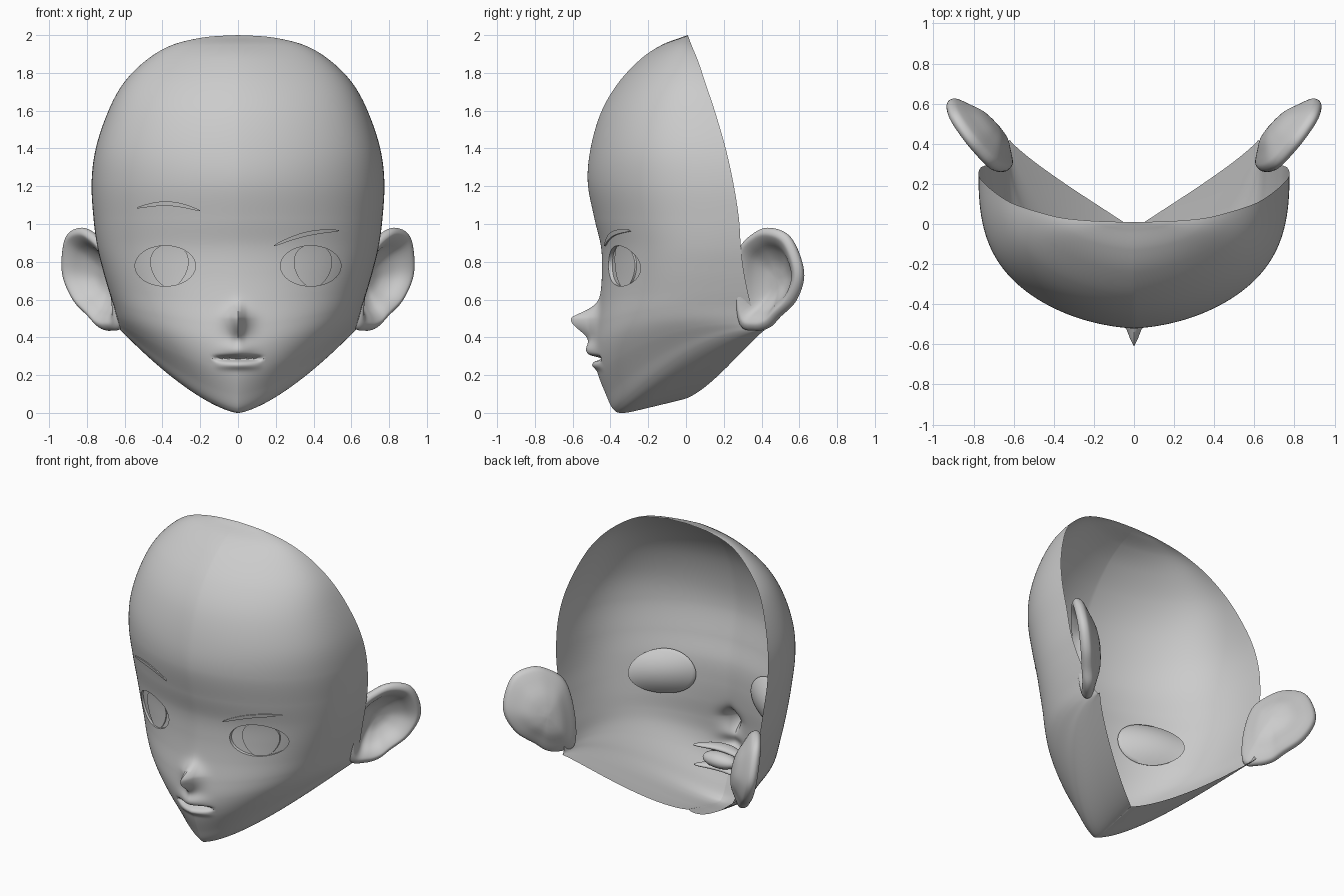
import bpy, bmesh
from math import sin, cos, pi, exp, radians
from mathutils import Vector
from mathutils.bvhtree import BVHTree

cube = bpy.data.objects.get("Cube")
if cube:
    bpy.data.objects.remove(cube, do_unlink=True)

grey = bpy.data.materials.new("plain_grey")
grey.use_nodes = True
colour = (0.6, 0.6, 0.6, 1)
grey.diffuse_color = colour
grey.node_tree.nodes["Principled BSDF"].inputs["Base Color"].default_value = colour


def skin(rows, closed):
    """Join rows of points with quads; closed rows become rings."""
    bm = bmesh.new()
    grid = [[bm.verts.new(p) for p in row] for row in rows]
    for a, b in zip(grid, grid[1:]):
        n = len(a)
        for i in range(n if closed else n - 1):
            j = (i + 1) % n
            bm.faces.new((a[i], b[i], b[j], a[j]))
    bmesh.ops.remove_doubles(bm, verts=bm.verts, dist=1e-5)
    if closed:
        bmesh.ops.recalc_face_normals(bm, faces=bm.faces)
    return bm


def finish(name, bm, angle=50):
    mesh = bpy.data.meshes.new(name)
    bm.to_mesh(mesh)
    bm.free()
    obj = bpy.data.objects.new(name, mesh)
    bpy.context.collection.objects.link(obj)
    mesh.materials.append(grey)
    bpy.ops.object.select_all(action="DESELECT")
    obj.select_set(True)
    bpy.context.view_layer.objects.active = obj
    bpy.ops.object.shade_smooth_by_angle(angle=radians(angle))
    return obj


def spline(keys, k, u):
    """Catmull-Rom blend between key k and the next one."""
    last = len(keys) - 1
    quad = [keys[min(max(k + d, 0), last)] for d in (-1, 0, 1, 2)]
    return [b + u / 2 * (c - a + u * (2*a - 5*b + 4*c - d + u * (3*(b - c) + d - a)))
            for a, b, c, d in zip(*quad)]


def resample(keys, n):
    return [spline(keys, k, u / n) for k in range(len(keys) - 1) for u in range(n)] + [keys[-1]]


def steps(n):
    return [i / n for i in range(n + 1)]


# Face shell rows: centre y, centre z, edge x, edge y, edge z, roundness
KEYS = [
    (.01, 2.0, 0, .01, 2.0, 2), (-.03, 1.986, .18, .014, 1.988, 2),
    (-.13, 1.947, .355, .03, 1.945, 2), (-.24, 1.873, .495, .065, 1.86, 2.1),
    (-.36, 1.745, .61, .105, 1.74, 2.25), (-.45, 1.59, .69, .155, 1.59, 2.4),
    (-.505, 1.4, .753, .21, 1.4, 2.5), (-.52, 1.22, .775, .25, 1.22, 2.5),
    (-.485, 1.03, .765, .28, 1.03, 2.55), (-.45, .88, .745, .29, .88, 2.6),
    (-.445, .74, .715, .305, .755, 2.65), (-.455, .6, .685, .325, .65, 2.65),
    (-.475, .46, .66, .345, .57, 2.6), (-.485, .34, .645, .365, .515, 2.45),
    (-.47, .22, .635, .38, .48, 2.2), (-.425, .1, .63, .39, .46, 1.9),
    (-.385, .02, .627, .4, .447, 1.72), (-.33, 0, .624, .41, .44, 1.52),
    (-.19, .03, .622, .415, .44, 1.3), (-.03, .07, .62, .42, .44, 1.12),
]


def relief(x, z):
    """How far the nose and lips stand out from the plain face."""
    d = z - .5
    fall = exp(-(d / .052) ** 1.6) if d > 0 else exp(-(d / .09) ** 2)
    nose = fall * (.075 * exp(-(x / .026) ** 2) + .065 * exp(-(x / .07) ** 2))
    lips = .04 * exp(-((z - .33) / .045) ** 2 - (x / .08) ** 2)
    window = max(0, 1 - (x / .128) ** 2)
    lower_lip = .018 * exp(-((z - .25) / .02) ** 2) * window
    slit = .05 * exp(-((z - .288) / .013) ** 2) * window ** .6
    return nose + lips + lower_lip - slit


def face_row(key):
    yc, zc, xe, ye, ze, p = key
    half = []
    for t in steps(60):
        a = t ** 1.25 * pi / 2
        s, c = sin(a) ** (2 / p), max(0, cos(a)) ** (2 / p)
        c *= 1 - .07 * sin(2 * a)
        x, y, z = xe * s, ye - (ye - yc) * c, zc + (ze - zc) * s ** 1.45
        if y < -.2 and z > .1:
            y -= relief(x, z)
        half.append((x, y, z))
    return [(-x, y, z) for x, y, z in half[:0:-1]] + half


face = skin([face_row(key) for key in resample(KEYS, 22)], False)
tree = BVHTree.FromBMesh(face)


def on_face(x, z, inset=0):
    """Point on the face surface, pushed back by inset."""
    hit = tree.ray_cast(Vector((x, -2, z)), Vector((0, 1, 0)))[0]
    return (x, (hit.y if hit else -.3) + inset, z)


# Eye openings with a short lid rim
EYE_X, EYE_Z, EYE_W, EYE_H = .385, .778, .16, .107


def eye_reach(co):
    return (((abs(co.x) - EYE_X) / EYE_W) ** 2 + ((co.z - EYE_Z) / EYE_H) ** 2) ** .5


inside = [v for v in face.verts if v.co.y < 0 and eye_reach(v.co) < 1]
bmesh.ops.delete(face, geom=inside, context="VERTS")
rim = [e for e in face.edges if e.is_boundary and all(eye_reach(v.co) < 1.5 for v in e.verts)]
for v in {v for e in rim for v in e.verts}:
    r, side = eye_reach(v.co), 1 if v.co.x > 0 else -1
    v.co = on_face(side * (EYE_X + (abs(v.co.x) - EYE_X) / r), EYE_Z + (v.co.z - EYE_Z) / r)
lid = bmesh.ops.extrude_edge_only(face, edges=rim)["geom"]
for v in lid:
    if isinstance(v, bmesh.types.BMVert):
        v.co.y += .03
finish("face_shell", face)

TURN = [i * pi / 24 for i in range(48)]


def patch(name, x, z, w, h, front, back, bulge, taper=0):
    """Closed lens that follows the face, with a rounded back."""
    rings = []
    for layer, radii in ((0, steps(10)), (1, steps(10)[::-1])):
        for r in radii:
            depth = back + bulge * (1 - r * r) if layer else front
            rings.append([on_face(x + w * r * cos(a) * (1 + taper * sin(a)),
                                  z + h * r * sin(a), depth) for a in TURN])
    finish(name, skin(rings, True))


# Ear rings: radius, offset along the ear's outward normal
EAR_OUTLINE = [(.285, .865), (.365, .955), (.445, .98), (.54, .94), (.6, .82), (.615, .705),
               (.57, .585), (.49, .505), (.435, .45), (.365, .435), (.29, .465), (.265, .66)]
EAR_RINGS = [(0, -.095), (.3, -.085), (.55, -.045), (.7, 0), (.8, .022), (.88, .03),
             (.96, .02), (1, 0), (.97, -.025), (.88, -.042), (.7, -.065), (.4, -.1), (0, -.115)]


def ear(name, side):
    n = len(EAR_OUTLINE)
    wrapped = [EAR_OUTLINE[-1]] + EAR_OUTLINE + EAR_OUTLINE[:2]
    outline = [spline(wrapped, k + 1, u / 5) for k in range(n) for u in range(5)]
    rings = []
    for r, off in resample(EAR_RINGS, 3):
        ring = []
        for oy, oz in outline:
            y, z = .42 + (oy - .42) * r, .71 + (oz - .71) * r
            x = .655 + .76 * (y - .27) + .19 * (z - .72)
            ring.append((side * (x + .78 * off), y - .62 * off, z))
        rings.append(ring)
    finish(name, skin(rings, True), 80)


def brow(name, start, end, arch):
    lines = []
    for t in steps(30):
        x = start[0] + (end[0] - start[0]) * t
        z = start[1] + (end[1] - start[1]) * t + arch * sin(pi * t)
        h = .002 + .01 * sin(pi * t) ** .6
        lines.append([on_face(x, z + h, -.001), on_face(x, z + h, -.009),
                      on_face(x, z - h, -.009), on_face(x, z - h, -.001)])
    finish(name, skin(lines, True), 30)


for label, side in (("left", 1), ("right", -1)):
    patch(label + "_eyeball", side * EYE_X, EYE_Z, EYE_W * 1.14, EYE_H * 1.36, .02, .022, .06)
    patch(label + "_iris", side * .38 + .017, EYE_Z, .1, EYE_H * 1.08, .011, .022, 0, .2)
    ear(label + "_ear", side)
brow("right_brow", (-.535, 1.085), (-.2, 1.07), .03)
brow("left_brow", (.19, .885), (.535, .965), .022)


def bent_ball(name, centre, radii, bend):
    rings = []
    for t in steps(16):
        r, x = sin(pi * t), -radii[0] * cos(pi * t)
        rings.append([(centre[0] + x, centre[1] + radii[1] * r * cos(a) + bend * x * x,
                       centre[2] + radii[2] * r * sin(a)) for a in TURN[::2]])
    finish(name, skin(rings, True))


# Parts inside the mouth
bent_ball("tongue", (0, -.36, .275), (.12, .065, .05), 0)
bent_ball("upper_teeth", (0, -.4, .34), (.18, .045, .02), 2)
bent_ball("lower_teeth", (0, -.385, .215), (.17, .045, .02), 2)
